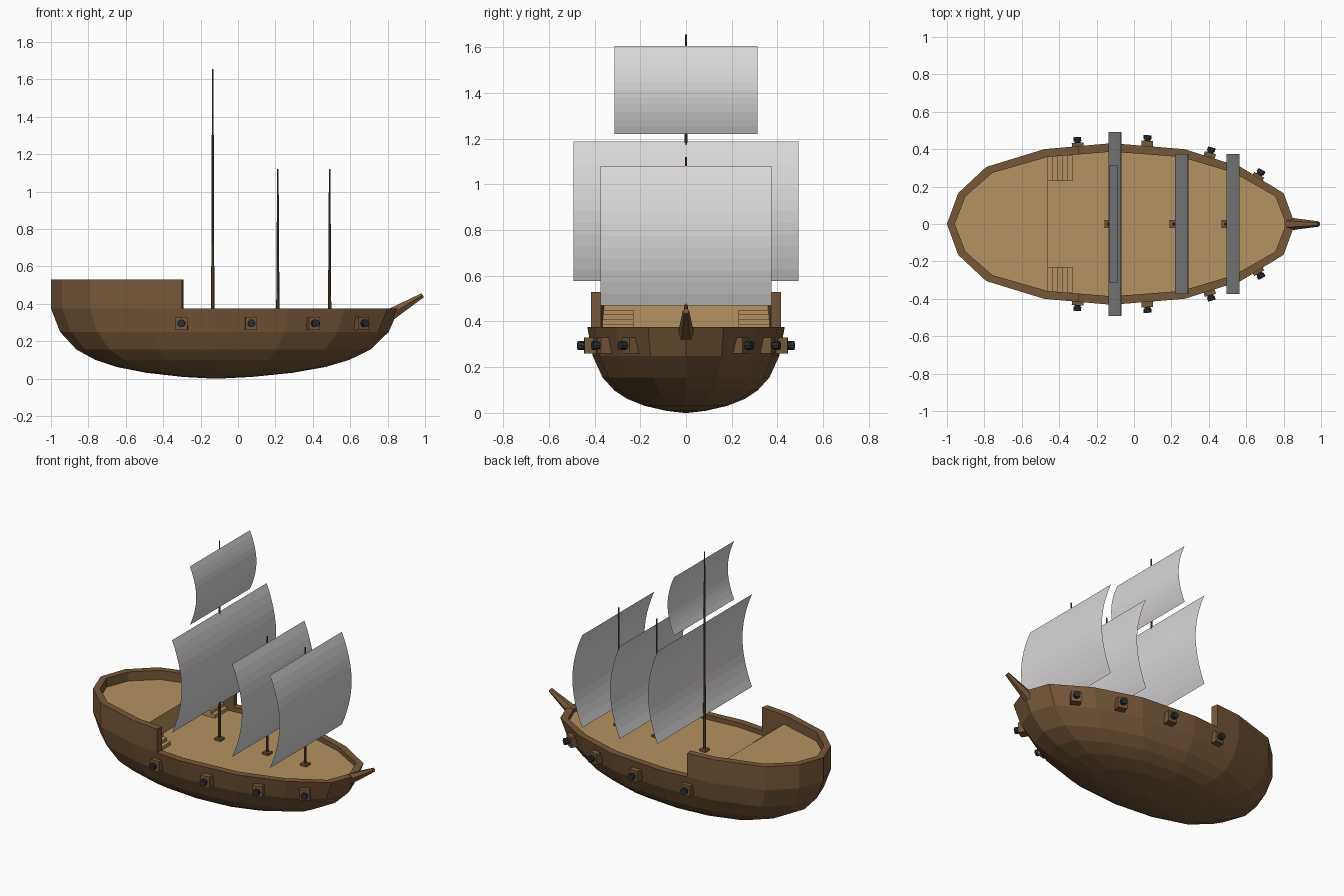
import bpy, bmesh, math
from mathutils import Vector, Matrix

if "Cube" in bpy.data.objects:
    bpy.data.objects.remove(bpy.data.objects["Cube"])


def mat(name, rgb):
    m = bpy.data.materials.new(name)
    m.diffuse_color = (*rgb, 1)
    m.use_nodes = True
    m.node_tree.nodes["Principled BSDF"].inputs["Base Color"].default_value = m.diffuse_color
    return m


WOOD = mat("hull_brown", (0.18, 0.098, 0.042))
DECK = mat("deck_tan", (0.46, 0.29, 0.115))
MAST = mat("mast_brown", (0.125, 0.07, 0.03))
IRON = mat("iron_black", (0.025, 0.027, 0.03))
CLOTH = mat("sail_white", (0.70, 0.68, 0.69))


def make(name, verts, faces, material, solid=True):
    me = bpy.data.meshes.new(name)
    me.from_pydata([tuple(v) for v in verts], [], faces)
    if solid:
        bm = bmesh.new()
        bm.from_mesh(me)
        bmesh.ops.recalc_face_normals(bm, faces=bm.faces)
        bm.to_mesh(me)
        bm.free()
    me.materials.append(material)
    ob = bpy.data.objects.new(name, me)
    bpy.context.collection.objects.link(ob)
    return ob


def box(name, lo, hi, material, matrix=Matrix()):
    v = [matrix @ Vector((x, y, z)) for x in (lo[0], hi[0])
         for y in (lo[1], hi[1]) for z in (lo[2], hi[2])]
    f = [(0, 1, 3, 2), (4, 6, 7, 5), (0, 4, 5, 1), (2, 3, 7, 6), (0, 2, 6, 4), (1, 5, 7, 3)]
    return make(name, v, f, material)


def rod(name, a, b, r1, r2, sides, material):
    a, b = Vector(a), Vector(b)
    rot = (b - a).to_track_quat('Z', 'Y')
    v = []
    for p, r in ((a, r1), (b, r2)):
        for i in range(sides):
            t = math.tau * i / sides
            v.append(p + rot @ Vector((r * math.cos(t), r * math.sin(t), 0)))
    f = [(i, (i + 1) % sides, sides + (i + 1) % sides, sides + i) for i in range(sides)]
    f += [tuple(range(sides)), tuple(range(sides, 2 * sides))]
    return make(name, v, f, material)


def loft(name, rings, material, closed=True, ends=False):
    n = len(rings[0])
    v = [p for r in rings for p in r]
    f = []
    for k in range(len(rings) - 1):
        for i in range(n if closed else n - 1):
            j = (i + 1) % n
            f.append((k * n + i, k * n + j, (k + 1) * n + j, (k + 1) * n + i))
    if ends:
        f += [tuple(range(n)), tuple(range((len(rings) - 1) * n, len(rings) * n))]
    return make(name, v, f, material)


# Plan outline of the hull, stern to bow
CX = -0.12
half = [(-1.0, 0), (-0.94, 0.165), (-0.79, 0.305), (-0.48, 0.40), (CX, 0.432),
        (0.27, 0.40), (0.57, 0.305), (0.80, 0.165), (0.86, 0)]
outline = half + [(x, -y) for x, y in half[-2:0:-1]]
DECK_Z, RIM_Z, AFT_Z, TOP_Z = 0.345, 0.375, 0.47, 0.53
IN = (0.952, 0.895)


def ring(pts, sx, sy, z):
    return [(CX + (x - CX) * sx, y * sy, z) for x, y in pts]


# Hull shell with rim and inner side
levels = [(0.02, 0.0), (0.2, 0.009), (0.42, 0.031), (0.6, 0.062), (0.73, 0.10),
          (0.845, 0.155), (0.945, 0.25), (1.0, RIM_Z)]
rings = [ring(outline, s, s, z) for s, z in levels]
rings += [ring(outline, *IN, RIM_Z), ring(outline, *IN, DECK_Z - 0.02)]
loft("hull", rings, WOOD, ends=True)

# Main deck and raised aft deck
make("main_deck", ring(outline, *IN, DECK_Z), [tuple(range(16))], DECK)
aft = half[3:0:-1] + [half[0]] + [(x, -y) for x, y in half[1:4]]
loft("aft_deck", [ring(aft, *IN, DECK_Z), ring(aft, *IN, AFT_Z)], DECK, ends=True)

# Raised wall round the stern: rectangular section swept along the outline
path = [(-0.30, 0.416)] + aft + [(-0.30, -0.416)]
corners = zip(ring(path, 1, 1, RIM_Z), ring(path, 1, 1, TOP_Z),
              ring(path, *IN, TOP_Z), ring(path, *IN, RIM_Z - 0.01))
loft("stern_wall", [list(c) for c in corners], WOOD, ends=True)

# Stairs on both sides up to the aft deck
for s in (-1, 1):
    for i in range(5):
        y = sorted((s * 0.23, s * 0.365))
        box("stair_step", (-0.466, y[0], DECK_Z), (-0.33 - 0.026 * i, y[1], 0.367 + 0.021 * i), DECK)


# Masts with foot blocks, and billowing sails
def sail(x, bulge, w, z0, z1, n=12):
    rows = []
    for i in range(n + 1):
        t = i / n
        px = x + bulge * math.sin(math.pi * t) ** 0.9 if 0 < t < 1 else x
        rows.append([(px, -w, z0 + (z1 - z0) * t), (px, w, z0 + (z1 - z0) * t)])
    v = [p for r in rows for p in r]
    f = [(2 * i, 2 * i + 1, 2 * i + 3, 2 * i + 2) for i in range(n)]
    make("sail", v, f, CLOTH, solid=False)


for x, top in ((-0.135, 1.655), (0.213, 1.12), (0.49, 1.12)):
    rod("mast", (x, 0, DECK_Z), (x, 0, top), 0.009, 0.004, 8, MAST)
    box("mast_foot", (x - 0.022, -0.022, DECK_Z), (x + 0.022, 0.022, DECK_Z + 0.014), WOOD)
sail(-0.136, 0.069, 0.492, 0.578, 1.187)
sail(-0.132, 0.047, 0.313, 1.22, 1.605)
sail(0.22, 0.071, 0.375, 0.47, 1.08)
sail(0.494, 0.071, 0.375, 0.47, 1.08)

# Bowsprit
rod("bowsprit", (0.82, 0, 0.345), (0.988, 0, 0.446), 0.036, 0.014, 6, WOOD)

# Gun ports and cannons along both sides
for x, y, deg in ((-0.30, 0.405, 4), (0.07, 0.415, -3), (0.40, 0.352, -16), (0.655, 0.237, -30)):
    for s in (-1, 1):
        turn = Matrix.Rotation(math.radians(deg), 4, 'Z')
        m = Matrix.Diagonal((1, s, 1, 1)) @ Matrix.Translation((x, y, 0.295)) @ turn
        box("gun_port", (-0.031, -0.03, -0.035), (0.031, 0.03, 0.035), WOOD, m)
        rod("cannon", m @ Vector((0, 0, 0)), m @ Vector((0, 0.055, 0)), 0.018, 0.016, 10, IRON)
        rod("cannon_muzzle", m @ Vector((0, 0.038, 0)), m @ Vector((0, 0.06, 0)), 0.021, 0.021, 10, IRON)
